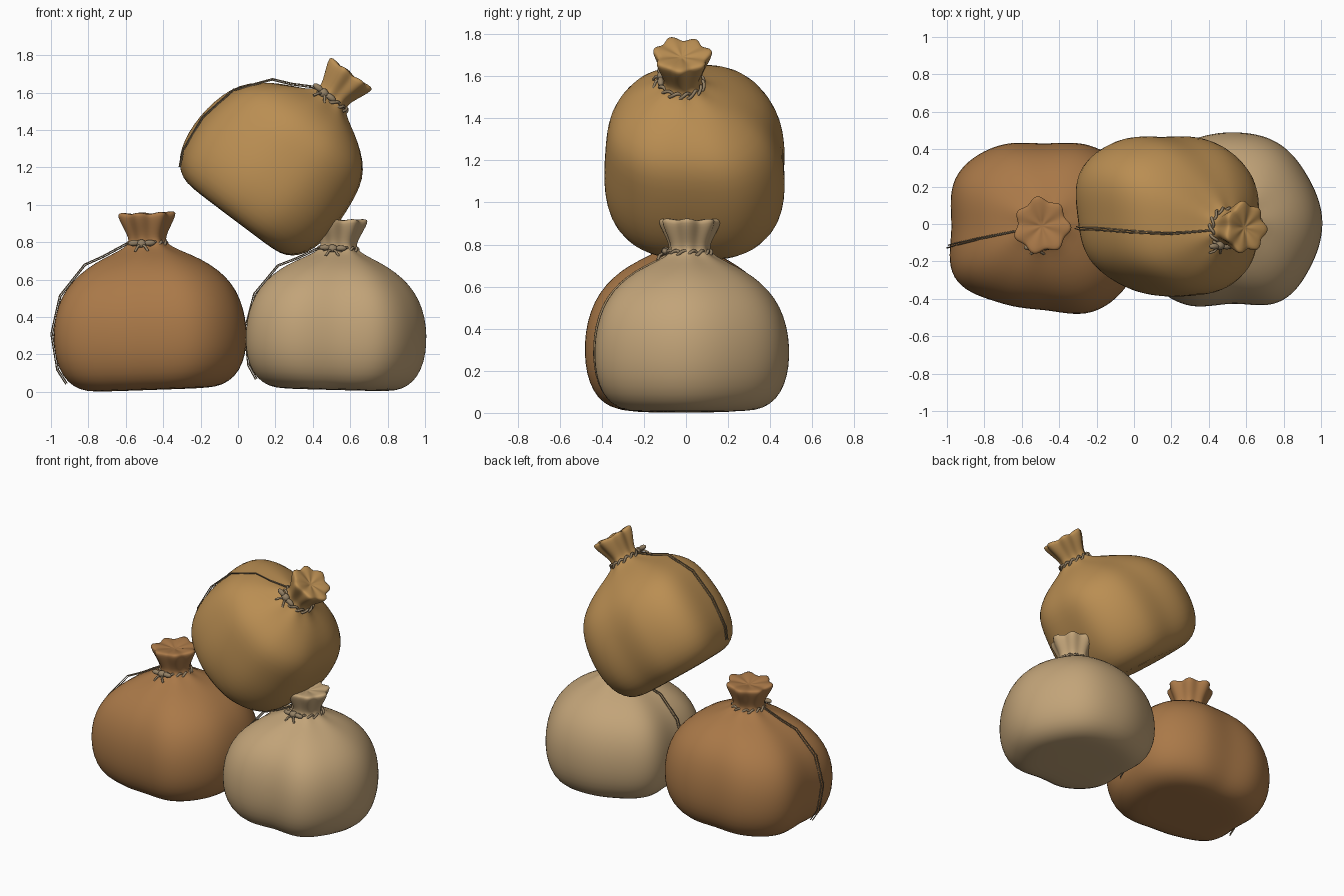
import bpy, bmesh, math
from mathutils import Matrix, Vector

if "Cube" in bpy.data.objects:
    bpy.data.objects.remove(bpy.data.objects["Cube"])

SEG = 56
# (height, girth, fold depth, blend from boxy outline to circle)
PROFILE = [(.000, .35, 0, 0), (.001, .60, 0, 0), (.012, .735, 0, 0), (.055, .87, 0, 0),
           (.13, .957, 0, 0), (.22, 1.0, 0, 0), (.32, 1.005, 0, 0), (.42, .98, 0, 0),
           (.52, .91, 0, .02), (.60, .80, 0, .06), (.67, .64, 0, .15), (.72, .46, .01, .35),
           (.755, .30, .02, .7), (.785, .205, .04, 1), (.81, .19, .05, 1), (.84, .205, .06, 1),
           (.88, .24, .08, 1), (.92, .275, .09, 1), (.948, .29, .09, 1), (.957, .265, .09, 1),
           (.953, .18, .08, 1), (.945, .09, .06, 1)]


def material(name, rgb):
    m = bpy.data.materials.new(name)
    m.diffuse_color = (*rgb, 1)
    m.use_nodes = True
    m.node_tree.nodes["Principled BSDF"].inputs["Base Color"].default_value = m.diffuse_color
    return m


ROPE = material("rope", (.30, .22, .13))


def outline(radii, a):
    """Closed smooth curve through radii spaced evenly around the sack."""
    n = len(radii)
    t = (a / math.tau) % 1 * n
    i = int(t)
    f = t - i
    p = [1 / radii[(i + k) % n] for k in (-1, 0, 1, 2)]
    return 1 / (p[1] + .5 * f * (p[2] - p[0] + f * (2*p[0] - 5*p[1] + 4*p[2] - p[3]
                                 + f * (3*(p[1] - p[2]) + p[3] - p[0]))))


def point(radii, neck, shoulder, row, a):
    z, s, fold, blend = row
    mean = sum(radii) / len(radii)
    r = s * (outline(radii, a) * (1 - blend) + mean * blend)
    r *= 1 + shoulder * math.exp(-((z - .6) / .1) ** 2)
    wave = math.cos(7 * a + .4) + .35 * math.cos(3 * a + 1)
    r *= 1 + fold * wave
    t = min(max((z - .35) / .43, 0), 1)
    t = t * t * (3 - 2 * t)
    return Vector((r * math.cos(a) + neck[0] * t, r * math.sin(a) + neck[1] * t,
                   z + .05 * fold * wave))


def finish(ob, mat, mtx):
    ob.data.materials.append(mat)
    ob.matrix_world = mtx


def curve(name, paths, radius, mtx, cyclic=False):
    cu = bpy.data.curves.new(name, 'CURVE')
    cu.dimensions = '3D'
    cu.bevel_depth = radius
    cu.bevel_resolution = 1
    cu.use_fill_caps = True
    for pts in paths:
        sp = cu.splines.new('POLY')
        sp.points.add(len(pts) - 1)
        for q, p in zip(sp.points, pts):
            q.co = (*p, 1)
        sp.use_cyclic_u = cyclic
    ob = bpy.data.objects.new(name, cu)
    bpy.context.collection.objects.link(ob)
    finish(ob, ROPE, mtx)


def sack(name, rgb, radii, neck, shoulder, mtx, seam_angle, knot):
    # Body, neck and gathered frill as one lofted skin
    bm = bmesh.new()
    rings = [[bm.verts.new(point(radii, neck, shoulder, row, math.tau * k / SEG))
              for k in range(SEG)] for row in PROFILE]
    for lo, hi in zip(rings, rings[1:]):
        for k in range(SEG):
            j = (k + 1) % SEG
            bm.faces.new((lo[k], lo[j], hi[j], hi[k]))
    for ring, co, flip in ((rings[0], (0, 0, 0), True), (rings[-1], (*neck, .935), False)):
        c = bm.verts.new(co)
        for k in range(SEG):
            f = (ring[k], ring[(k + 1) % SEG], c)
            bm.faces.new(f[::-1] if flip else f)
    for f in bm.faces:
        f.smooth = True
    me = bpy.data.meshes.new(name + "_cloth")
    bm.to_mesh(me)
    bm.free()
    ob = bpy.data.objects.new(name + "_cloth", me)
    bpy.context.collection.objects.link(ob)
    ob.modifiers.new("smooth", 'SUBSURF').levels = 1
    finish(ob, material(name + "_cloth", rgb), mtx)

    # Twisted rope wound around the neck
    strands = []
    for phase in (0, math.pi):
        pts = []
        for k in range(96):
            a = math.tau * k / 96
            w = 7 * a + phase
            r = .101 + .007 * math.cos(w)
            pts.append((neck[0] + r * math.cos(a), neck[1] + r * math.sin(a),
                        .785 + .014 * math.sin(w)))
        strands.append(pts)
    curve(name + "_neck_rope", strands, .008, mtx, True)

    # Knot lumps and loose rope ends
    k = Vector((neck[0] + knot[0], neck[1] + knot[1], .79))
    bm = bmesh.new()
    for off, sc in (((0, 0, 0), (.03, .024, .024)), ((-.04, -.005, .006), (.032, .016, .016)),
                    ((.045, -.005, .004), (.032, .016, .016))):
        bmesh.ops.create_uvsphere(bm, u_segments=14, v_segments=8, radius=1,
                                  matrix=Matrix.Translation(k + Vector(off)) @ Matrix.Diagonal((*sc, 1)))
    for f in bm.faces:
        f.smooth = True
    me = bpy.data.meshes.new(name + "_knot")
    bm.to_mesh(me)
    bm.free()
    ob = bpy.data.objects.new(name + "_knot", me)
    bpy.context.collection.objects.link(ob)
    finish(ob, ROPE, mtx)
    curve(name + "_rope_ends", [[k, k + Vector((s * .02, -.03, -.015)), k + Vector((s * .035, -.04, -.04))]
                                for s in (-1, 1)], .007, mtx)

    # Two-strand side cord standing slightly off the cloth
    cords = []
    for da, off in ((-.012, .006), (.012, .014)):
        pts = []
        for i in (3, 4, 6, 8, 10, 11, 13):
            p = point(radii, neck, shoulder, PROFILE[i], seam_angle + da)
            out = Vector((p.x, p.y, (p.z - .3) * 1.2)).normalized()
            pts.append(p + out * (off + (.012 if i == 10 else 0)))
        cords.append(pts)
    curve(name + "_side_cord", cords, .0035, mtx)


def place(x, y, z, tilt, scale_z):
    return (Matrix.Translation((x, y, z)) @ Matrix.Rotation(math.radians(tilt), 4, 'Y')
            @ Matrix.Diagonal((1, 1, scale_z, 1)))


sack("left_sack", (.40, .19, .065),
     [.525, .545, .505, .45, .505, .545, .495, .55, .465, .44, .52, .54],
     (.01, .01), 0, place(-.47, -.02, .010, -2, .99), math.radians(191), (-.03, -.11))
sack("right_sack", (.54, .37, .19),
     [.48, .465, .48, .47, .485, .535, .475, .54, .52, .445, .505, .485],
     (-.005, -.005), 0, place(.52, .02, .010, 1.5, .955), math.radians(186), (-.03, -.11))
sack("top_sack", (.49, .27, .085),
     [.45, .50, .485, .435, .485, .525, .46, .45, .415, .415, .45, .47],
     (.025, -.05), .045, place(-.022, .03, .92, 37, 1.05), math.radians(187), (-.05, -.095))
